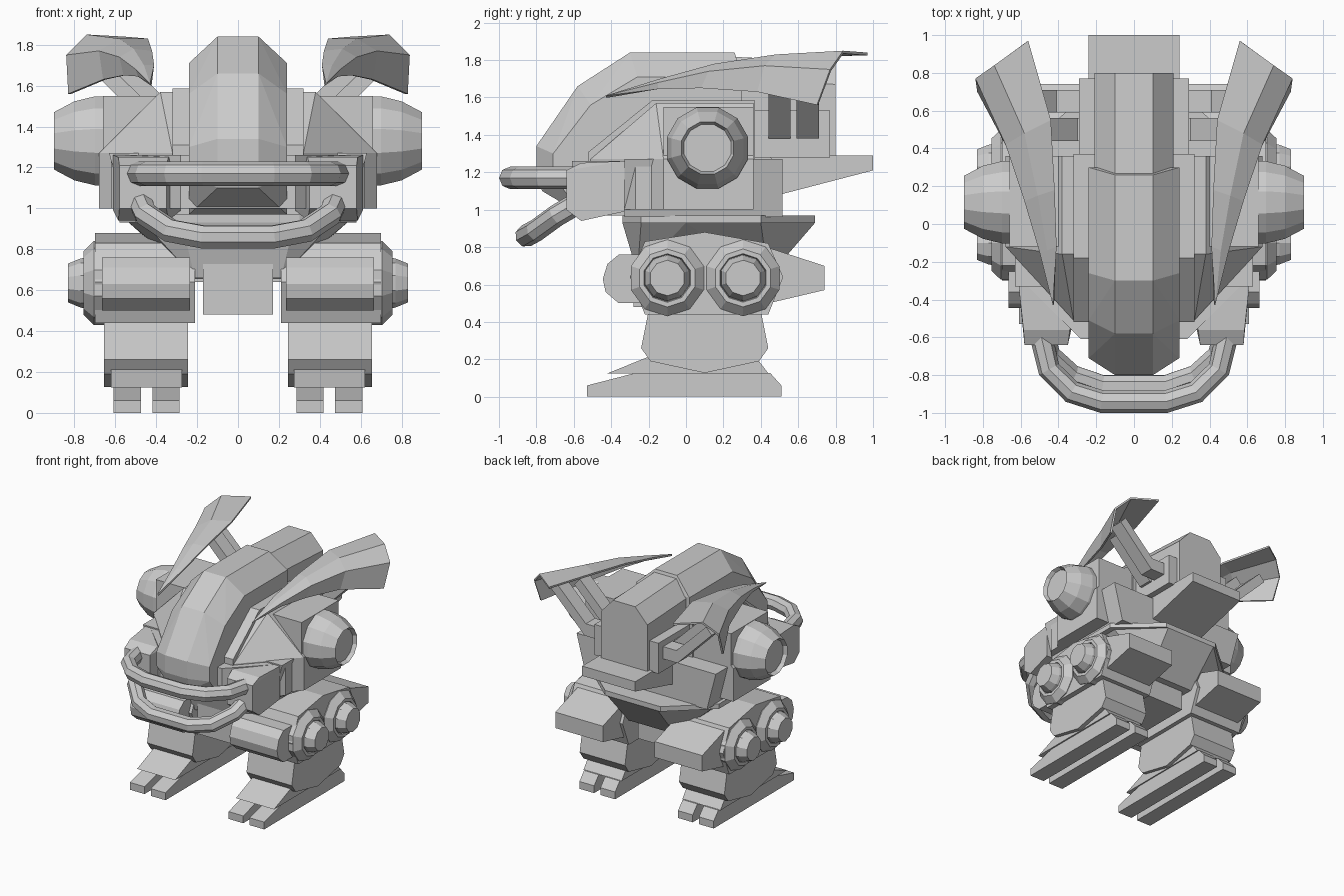
import bpy, bmesh, math

cube = bpy.data.objects.get("Cube")
if cube:
    bpy.data.objects.remove(cube, do_unlink=True)

grey = bpy.data.materials.new("armour grey")
grey.use_nodes = True
COLOUR = (0.6, 0.6, 0.6, 1)
grey.diffuse_color = COLOUR
grey.node_tree.nodes["Principled BSDF"].inputs["Base Color"].default_value = COLOUR


def finish(name, bm, mirror=False):
    bmesh.ops.recalc_face_normals(bm, faces=bm.faces)
    mesh = bpy.data.meshes.new(name)
    bm.to_mesh(mesh)
    bm.free()
    mesh.materials.append(grey)
    ob = bpy.data.objects.new(name, mesh)
    bpy.context.collection.objects.link(ob)
    if mirror:
        ob.modifiers.new("Mirror", 'MIRROR').use_mirror_merge = False
    return ob


def hull(name, points, both=False, mirror=False):
    """Convex solid round the points; both adds their x reflections."""
    bm = bmesh.new()
    for x, y, z in points:
        bm.verts.new((x, y, z))
        if both:
            bm.verts.new((-x, y, z))
    out = bmesh.ops.convex_hull(bm, input=bm.verts)
    loose = [v for v in out["geom_interior"] if isinstance(v, bmesh.types.BMVert)]
    bmesh.ops.delete(bm, geom=loose, context='VERTS')
    bmesh.ops.dissolve_limit(bm, angle_limit=0.01, verts=bm.verts, edges=bm.edges)
    return finish(name, bm, mirror)


def prism(name, profile, a, b, axis='x', mirror=False):
    """Extrude a (y, z) profile along x, or an (x, z) profile along y."""
    bm = bmesh.new()
    place = (lambda p, d: (d, p[0], p[1])) if axis == 'x' else (lambda p, d: (p[0], d, p[1]))
    ends = [[bm.verts.new(place(p, d)) for p in profile] for d in (a, b)]
    bm.faces.new(ends[0])
    bm.faces.new(ends[1])
    n = len(profile)
    for i in range(n):
        j = (i + 1) % n
        bm.faces.new((ends[0][i], ends[0][j], ends[1][j], ends[1][i]))
    return finish(name, bm, mirror)


def box(name, x, y, z, mirror=False):
    prof = [(y[0], z[0]), (y[1], z[0]), (y[1], z[1]), (y[0], z[1])]
    return prism(name, prof, x[0], x[1], mirror=mirror)


def lathe(name, rings, cy, cz, sides):
    """Faceted turned part about a sideways axis; rings are (x, radius)."""
    bm = bmesh.new()
    loops = []
    for x, r in rings:
        angles = [math.tau * (i + 0.5) / sides for i in range(sides)]
        loops.append([bm.verts.new((x, cy + r * math.cos(t), cz + r * math.sin(t))) for t in angles])
    for a, b in zip(loops, loops[1:]):
        for i in range(sides):
            j = (i + 1) % sides
            bm.faces.new((a[i], a[j], b[j], b[i]))
    bm.faces.new(loops[0])
    bm.faces.new(loops[-1])
    return finish(name, bm, True)


def tube(name, half_path, radius):
    """Octagonal bent tube, path given for the +x half."""
    path = half_path + [(-x, y, z) for x, y, z in reversed(half_path)]
    curve = bpy.data.curves.new(name, 'CURVE')
    curve.dimensions = '3D'
    curve.bevel_depth = radius
    curve.bevel_resolution = 2
    curve.use_fill_caps = True
    spline = curve.splines.new('POLY')
    spline.points.add(len(path) - 1)
    spline.use_smooth = False
    for p, co in zip(spline.points, path):
        p.co = (*co, 1)
    curve.materials.append(grey)
    ob = bpy.data.objects.new(name, curve)
    bpy.context.collection.objects.link(ob)
    bpy.ops.object.select_all(action='DESELECT')
    ob.select_set(True)
    bpy.context.view_layer.objects.active = ob
    bpy.ops.object.convert(target='MESH')


# Central hull: narrow ridge over wider flanks, with an undercut chin
ridge = [(.26, 1.84), (-.30, 1.84), (-.58, 1.66), (-.80, 1.34), (-.80, 1.20), (-.77, 1.10)]
flank = [(.30, 1.71), (-.26, 1.71), (-.51, 1.56), (-.71, 1.30), (-.71, 1.18), (-.55, .97), (.30, .97)]
hull("central_hull", [(.10, *p) for p in ridge] + [(.24, *p) for p in flank], both=True)
hull("rear_hull", [(x, y, z) for y, drop in ((.2, 0), (.80, .03))
                   for x, z in ((.10, 1.82 - drop), (.21, 1.70 - drop), (.21, 1.2))], both=True)
prism("tail_plate", [(.45, 1.29), (1.0, 1.29), (1.0, 1.21), (.50, 1.08)], -.24, .24)
box("rear_block", (-.29, .29), (.33, .77), (1.28, 1.53))

# Torso
prism("collar", [(-.52, 1.2), (-.52, 1.31), (-.18, 1.585), (.37, 1.585), (.37, 1.2)], -.32, .32)
hull("shoulder_body", [(.38, -.16, 1.57), (.38, .36, 1.57), (.68, -.12, 1.27), (.68, .36, 1.27),
                       (.60, -.20, 1.27), (.32, -.51, 1.27), (.68, -.12, 1.0), (.68, .36, 1.0),
                       (.60, -.20, 1.0), (.32, -.51, 1.0)], both=True)
hull("chest_shelf", [(x, y, z) for x, y in ((.62, -.10), (.62, -.27), (.28, -.61)) for z in (1.0, 1.26)],
     both=True)
hull("lower_torso", [(x, y, z) for x, z in ((.63, 1.27), (.55, .96)) for y in (-.33, .515)], both=True)
box("cannon_mount", (.36, .66), (-.12, .36), (1.1, 1.55), True)
lathe("cannon", [(.60, .225), (.70, .225), (.80, .20), (.90, .145), (.87, .13)], .115, 1.33, 12)

# Front bumper and its flared mounts
hull("bumper_mount", [(x, -.64, z) for x in (.35, .58) for z in (1.0, 1.21)]
     + [(x, -.56, z) for x in (.34, .585) for z in (.94, 1.25)]
     + [(x, -.33, z) for x in (.28, .61) for z in (.99, 1.26)], mirror=True)
tube("upper_bumper", [(.49, -.60, 1.17), (.45, -.77, 1.17), (.33, -.89, 1.17), (.17, -.94, 1.17)], .06)
tube("lower_bumper", [(.48, -.57, 1.04), (.45, -.69, .97), (.33, -.80, .89), (.17, -.855, .86)], .06)

# Swept wings: strips across the sheet from inner edge to lower lip, ending in a point
strips = [
    [(.56, .97, 1.84), (.74, .84, 1.85), (.84, .77, 1.75), (.83, .70, 1.56)],
    [(.44, .55, 1.83), (.58, .48, 1.83), (.68, .42, 1.77), (.66, .38, 1.63)],
    [(.42, .18, 1.77), (.51, .15, 1.78), (.58, .12, 1.74), (.56, .08, 1.65)],
    [(.41, -.12, 1.70), (.46, -.14, 1.70), (.50, -.15, 1.68), (.49, -.15, 1.645)],
]
bm = bmesh.new()
rows = [[bm.verts.new(p) for p in s] for s in strips]
tip = bm.verts.new((.43, -.43, 1.61))
for a, b in zip(rows, rows[1:]):
    for i in range(3):
        bm.faces.new((a[i], a[i + 1], b[i + 1], b[i]))
for i in range(3):
    bm.faces.new((rows[-1][i], rows[-1][i + 1], tip))
wing = finish("wing", bm)
wing.modifiers.new("Thickness", 'SOLIDIFY').thickness = 0.015
wing.modifiers.new("Mirror", 'MIRROR')

# Cranked wing struts, the rear one reaching further out
for name, y, out in (("front_strut", .44, 0), ("rear_strut", .59, .11)):
    prism(name, [(.2, 1.38), (.31 + out, 1.38), (.62 + out, 1.69), (.57 + out, 1.745),
                 (.30 + out, 1.48), (.2, 1.48)], y, y + .12, 'y', True)

# Waist and pelvis
deck = [(.30, -.34), (.50, -.24), (.58, .0), (.58, .40), (.25, .69)]
hull("waist_deck", [(x, y, z) for x, y in deck for z in (.93, .97)], both=True)
hull("waist_funnel", [(x * .92, y, .93) for x, y in deck] + [(.21, -.26, .66), (.21, .44, .64)], both=True)
box("pelvis", (-.17, .17), (-.28, .38), (.48, .85))
box("hip_axle", (-.25, .25), (-.05, .30), (.64, .80))

# Thighs with twin faceted joints
prism("thigh", [(-.22, .44), (.44, .44), (.52, .64), (.44, .82), (.10, .88), (-.22, .83), (-.30, .64)],
      .21, .70, mirror=True)
for name, y in (("front_joint", -.10), ("rear_joint", .305)):
    lathe(name, [(.60, .205), (.705, .205), (.755, .155), (.755, .13), (.74, .125),
                 (.77, .12), (.83, .095)], y, .635, 10)
prism("thigh_front_guard", [(-.2, .50), (-.36, .50), (-.43, .56), (-.445, .63), (-.42, .71), (-.36, .76), (-.2, .76)],
      .235, .665, mirror=True)
prism("thigh_rear_guard", [(.40, .81), (.74, .70), (.74, .57), (.40, .49)], .235, .665, mirror=True)

# Shins, ankles and split feet
prism("shin", [(-.20, .46), (-.24, .26), (-.19, .19), (.10, .127), (.39, .19), (.44, .26), (.40, .46)],
      .245, .655, mirror=True)
prism("ankle", [(-.42, .125), (-.16, .23), (.36, .23), (.44, .125)], .275, .62, mirror=True)
toe = [(-.53, 0), (-.53, .06), (-.27, .127), (.45, .127), (.51, .06), (.51, 0)]
for name, x in (("inner_toe", .285), ("outer_toe", .475)):
    prism(name, toe, x, x + .133, mirror=True)
